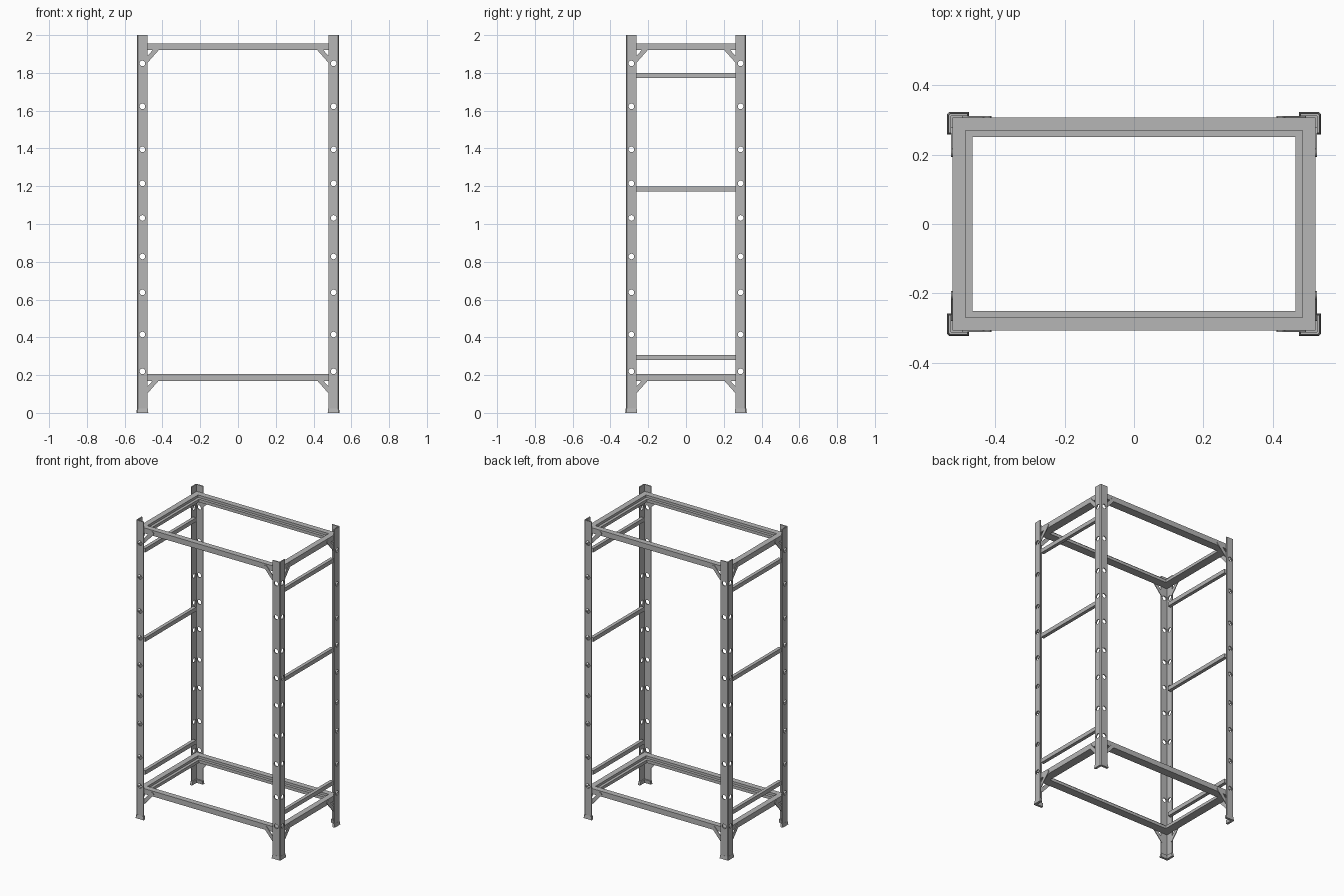
import bpy, bmesh, math
from mathutils import Vector, Matrix

cube = bpy.data.objects.get("Cube")
if cube:
    bpy.data.objects.remove(cube, do_unlink=True)

steel = bpy.data.materials.new("galvanised grey")
steel.use_nodes = True
GREY = (0.47, 0.47, 0.47, 1)
steel.diffuse_color = GREY
bsdf = next(n for n in steel.node_tree.nodes if n.type == 'BSDF_PRINCIPLED')
bsdf.inputs["Base Color"].default_value = GREY


def make(name, bm, mirror=(False, False)):
    """Turn a bmesh into an object, mirrored about the world axes."""
    bmesh.ops.recalc_face_normals(bm, faces=bm.faces)
    mesh = bpy.data.meshes.new(name)
    bm.to_mesh(mesh)
    bm.free()
    mesh.materials.append(steel)
    obj = bpy.data.objects.new(name, mesh)
    bpy.context.collection.objects.link(obj)
    if any(mirror):
        mod = obj.modifiers.new("mirror", 'MIRROR')
        mod.use_axis = (mirror[0], mirror[1], False)
        mod.use_mirror_merge = False
    return obj


def prism(bm, points, offset):
    """Extrude a closed outline along an offset."""
    face = bm.faces.new([bm.verts.new(p) for p in points])
    new = bmesh.ops.extrude_face_region(bm, geom=[face])["geom"]
    verts = [v for v in new if isinstance(v, bmesh.types.BMVert)]
    bmesh.ops.translate(bm, verts=verts, vec=offset)
    return verts


def angle_outline(x, y, x_end, y_end, t, z, c=0.005):
    """L section with a softened outer bend."""
    return [(x, y_end, z), (x, y - c, z), (x - c, y, z), (x_end, y, z),
            (x_end, y - t, z), (x - t, y - t, z), (x - t, y_end, z)]


# Corner posts, punched on both flanges
POST_X, POST_Y, END_X, END_Y = 0.534, 0.318, 0.479, 0.262
HOLES = (0.22, 0.415, 0.638, 0.828, 1.032, 1.215, 1.395, 1.623, 1.85)

bm = bmesh.new()
prism(bm, angle_outline(POST_X, POST_Y, END_X, END_Y, 0.007, 0), (0, 0, 2))
post = make("corner_posts", bm)

bm = bmesh.new()
for z in HOLES:
    for centre, axis in (((0.506, 0.319, z), 'X'), ((0.535, 0.289, z), 'Y')):
        matrix = Matrix.Translation(centre) @ Matrix.Rotation(math.pi / 2, 4, axis)
        bmesh.ops.create_cone(bm, cap_ends=True, segments=16, radius1=0.015,
                              radius2=0.015, depth=0.022, matrix=matrix)
cutter = make("hole_cutter", bm)
cutter.hide_render = True

punch = post.modifiers.new("holes", 'BOOLEAN')
punch.operation = 'DIFFERENCE'
punch.solver = 'EXACT'
punch.object = cutter
bpy.context.view_layer.objects.active = post
bpy.ops.object.modifier_apply(modifier=punch.name)
bpy.data.objects.remove(cutter, do_unlink=True)
mod = post.modifiers.new("mirror", 'MIRROR')
mod.use_axis = (True, True, False)
mod.use_mirror_merge = False

# Slightly flared shoes under the posts
bm = bmesh.new()
top = prism(bm, angle_outline(0.538, 0.322, 0.475, 0.258, 0.016, 0), (0, 0, 0.024))
for v in top:
    v.co.x += 0.003 if v.co.x < 0.5 else -0.003
    v.co.y += 0.003 if v.co.y < 0.28 else -0.003
make("post_feet", bm, (True, True))


# Stepped rectangular shelf frames
def shelf_frame(name, z_top):
    section = ((0, -0.036), (0, 0), (0.038, 0), (0.038, -0.016),
               (0.057, -0.016), (0.057, -0.036))
    bm = bmesh.new()
    loops = []
    for inset, dz in section:
        x, y = 0.5225 - inset, 0.307 - inset
        loops.append([bm.verts.new((sx * x, sy * y, z_top + dz))
                      for sx, sy in ((-1, -1), (1, -1), (1, 1), (-1, 1))])
    for i, a in enumerate(loops):
        b = loops[(i + 1) % len(loops)]
        for j in range(4):
            k = (j + 1) % 4
            bm.faces.new((a[j], a[k], b[k], b[j]))
    make(name, bm)


# Diagonal straps with round ends, one per flange
def strap(name, start, end, normal, thickness):
    start, end, normal = Vector(start), Vector(end), Vector(normal)
    along = (end - start).normalized()
    side = normal.cross(along)
    points = []
    for centre, turn in ((end, 0), (start, math.pi)):
        for i in range(7):
            a = turn - math.pi / 2 + math.pi * i / 6
            points.append(centre + 0.012 * (math.cos(a) * along + math.sin(a) * side))
    bm = bmesh.new()
    prism(bm, points, normal * thickness)
    make(name, bm, (True, True))


for level, z in (("lower", 0.206), ("upper", 1.956)):
    shelf_frame(level + "_frame", z)
    low, high = z - 0.09, z - 0.02
    strap(level + "_long_side_braces", (0.484, 0.307, low), (0.422, 0.307, high),
          (0, 1, 0), 0.004)
    strap(level + "_short_side_braces", (0.5225, 0.267, low), (0.5225, 0.205, high),
          (1, 0, 0), 0.0045)

# Horizontal side bars between front and back posts
for name, z in (("low", 0.28), ("middle", 1.172), ("high", 1.772)):
    bm = bmesh.new()
    outline = [(0.499, -0.27, z), (0.522, -0.27, z),
               (0.522, -0.27, z + 0.027), (0.499, -0.27, z + 0.027)]
    prism(bm, outline, (0, 0.54, 0))
    make(name + "_side_bars", bm, (True, False))
